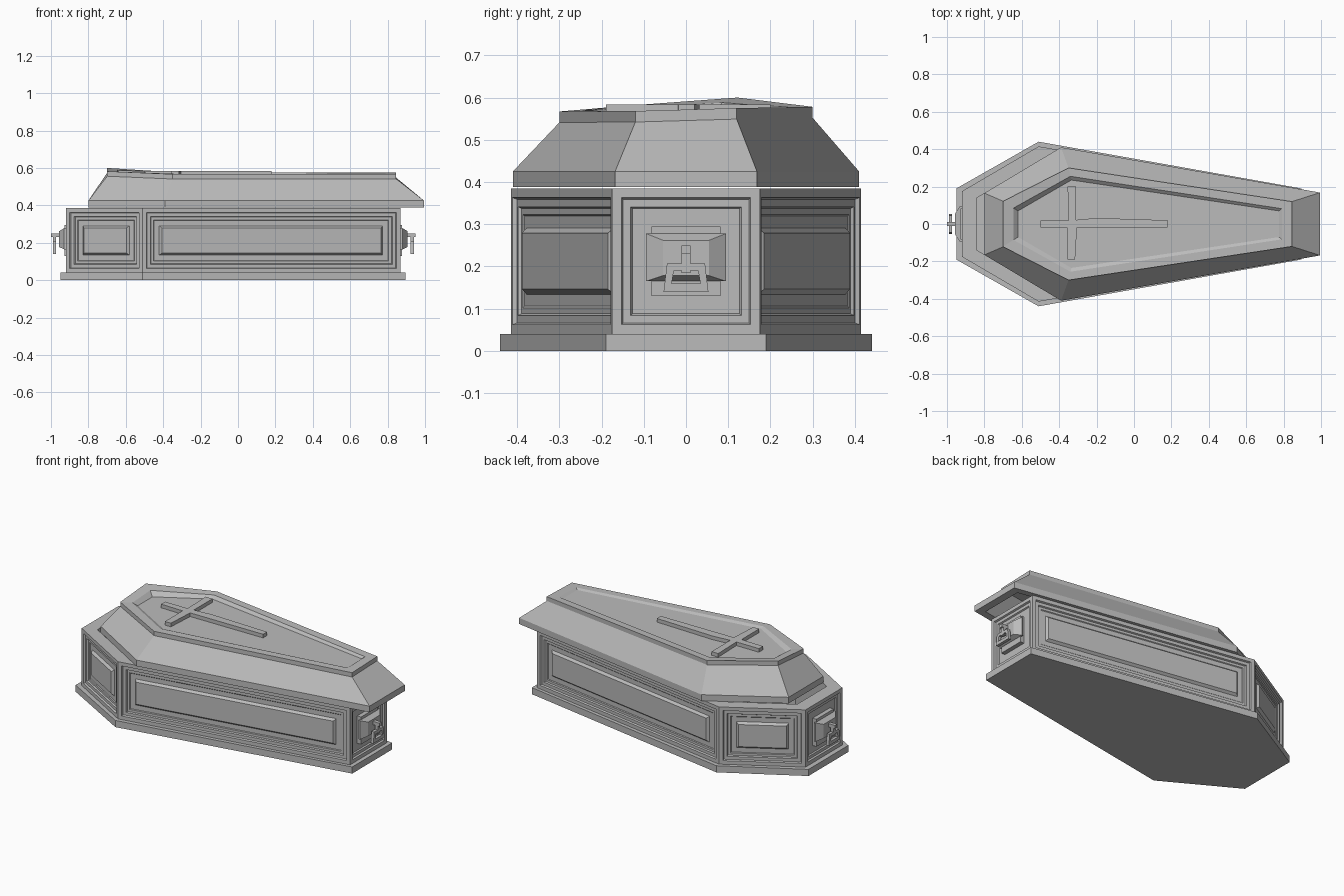
import bpy
import bmesh
from mathutils import Vector

if "Cube" in bpy.data.objects:
    bpy.data.objects.remove(bpy.data.objects["Cube"], do_unlink=True)

stone = bpy.data.materials.new("stone grey")
stone.use_nodes = True
GREY = (0.5, 0.5, 0.5, 1)
stone.diffuse_color = GREY
stone.node_tree.nodes["Principled BSDF"].inputs["Base Color"].default_value = GREY


def finish(name, bm):
    bmesh.ops.recalc_face_normals(bm, faces=bm.faces)
    mesh = bpy.data.meshes.new(name)
    bm.to_mesh(mesh)
    bm.free()
    mesh.materials.append(stone)
    obj = bpy.data.objects.new(name, mesh)
    bpy.context.collection.objects.link(obj)
    return obj


def hexagon(head, shoulder, foot, z):
    """Coffin outline from three (x, half width) pairs; z is one height or six."""
    zs = z if isinstance(z, (list, tuple)) else [z] * 6
    xy = [(head[0], -head[1]), (shoulder[0], -shoulder[1]), (foot[0], -foot[1]),
          (foot[0], foot[1]), (shoulder[0], shoulder[1]), (head[0], head[1])]
    return [Vector((x, y, h)) for (x, y), h in zip(xy, zs)]


def loft(rings):
    """Join rings of equal length in order and cap the first and last."""
    bm = bmesh.new()
    loops = [[bm.verts.new(p) for p in ring] for ring in rings]
    for a, b in zip(loops, loops[1:]):
        for i in range(len(a)):
            j = (i + 1) % len(a)
            bm.faces.new((a[i], a[j], b[j], b[i]))
    bm.faces.new(loops[0])
    bm.faces.new(loops[-1])
    bmesh.ops.recalc_face_normals(bm, faces=bm.faces)
    bm.faces.ensure_lookup_table()
    return bm


def rect(x, half_y, z0, z1):
    return [Vector((x, -half_y, z0)), Vector((x, half_y, z0)),
            Vector((x, half_y, z1)), Vector((x, -half_y, z1))]


# Plinth
PLINTH = (-0.95, 0.19), (-0.51, 0.44), (0.895, 0.19)
finish("plinth", loft([hexagon(*PLINTH, 0), hexagon(*PLINTH, 0.04)]))

# Hollow body with stepped, framed panels on its six sides
BODY = (-0.92, 0.175), (-0.51, 0.415), (0.87, 0.175)
CAVITY = (-0.84, 0.14), (-0.49, 0.345), (0.80, 0.12)
bm = loft([hexagon(*BODY, 0.04), hexagon(*BODY, 0.385),
           hexagon(*CAVITY, 0.385), hexagon(*CAVITY, 0.06)])
frame = [(0.022, 0), (0.004, -0.01), (0.018, 0), (0.004, -0.008)]
raised = [(0.014, 0), (0.004, -0.004), (0.028, 0), (0.012, 0.014)]
for face in list(bm.faces)[:6]:
    is_end = abs(face.normal.x) > 0.9
    for width, depth in frame + ([] if is_end else raised):
        bmesh.ops.inset_region(bm, faces=[face], thickness=width, depth=depth,
                               use_even_offset=True)
finish("body", bm)

# Lid: hollow, slid toward the foot, with an uneven raised rim and sunk panel
FLANGE = (-0.80, 0.165), (-0.39, 0.41), (0.995, 0.168)
TOP = (-0.70, 0.122), (-0.35, 0.30), (0.845, 0.12)
RIM = (-0.645, 0.085), (-0.34, 0.255), (0.79, 0.082)
PANEL = (-0.62, 0.07), (-0.335, 0.235), (0.775, 0.07)
rim_z = [0.582, 0.567, 0.568, 0.575, 0.578, 0.60]
bm = loft([
    hexagon((-0.66, 0.09), (-0.33, 0.26), (0.80, 0.09), 0.53),
    hexagon((-0.74, 0.13), (-0.37, 0.36), (0.945, 0.135), 0.39),
    hexagon(*FLANGE, 0.388),
    hexagon(*FLANGE, 0.425),
    hexagon(*TOP, [z - 0.026 for z in rim_z]),
    hexagon(*TOP, rim_z),
    hexagon(*RIM, [0.578, 0.569, 0.568, 0.573, 0.577, 0.588]),
    hexagon(*PANEL, 0.561),
])
finish("lid", bm)

# Relief cross on the lid
outline = [(-0.50, -0.018), (-0.355, -0.022), (-0.355, -0.19), (-0.315, -0.19),
           (-0.305, -0.02), (0.18, -0.018), (0.18, 0.02), (-0.20, 0.032),
           (-0.31, 0.022), (-0.31, 0.20), (-0.355, 0.20), (-0.35, 0.02),
           (-0.50, 0.02)]
finish("lid_cross", loft([[Vector((x, y, z)) for x, y in outline]
                          for z in (0.555, 0.583)]))

# Carrying handles on both ends
for label, side, base in (("foot", 1, 0.85), ("head", -1, 0.90)):
    def at(dx, half_y, z0, z1):
        return rect(side * (base + dx), half_y, z0, z1)

    finish(label + "_handle_plate", loft([at(-0.01, 0.082, 0.13, 0.295),
                                          at(0.028, 0.082, 0.13, 0.295)]))
    finish(label + "_handle_boss", loft([at(0.02, 0.095, 0.165, 0.278),
                                         at(0.03, 0.095, 0.165, 0.278),
                                         at(0.057, 0.055, 0.178, 0.262)]))
    finish(label + "_handle_post", loft([at(0.05, 0.011, 0.23, 0.25),
                                         at(0.10, 0.011, 0.23, 0.25)]))
    finish(label + "_handle_hanger", loft([at(0.072, 0.011, 0.185, 0.25),
                                           at(0.09, 0.011, 0.185, 0.25)]))
    # Open trapezoid grip, swept around its own hole
    bm = bmesh.new()
    rings = [at(0.072, 0.053, 0.14, 0.207), at(0.09, 0.053, 0.14, 0.207),
             at(0.09, 0.034, 0.16, 0.19), at(0.072, 0.034, 0.16, 0.19)]
    for ring in rings:
        for p in ring[2:]:
            p.y *= 0.85
    loops = [[bm.verts.new(p) for p in ring] for ring in rings]
    for k in range(4):
        a, b = loops[k], loops[(k + 1) % 4]
        for i in range(4):
            j = (i + 1) % 4
            bm.faces.new((a[i], a[j], b[j], b[i]))
    finish(label + "_handle_grip", bm)
